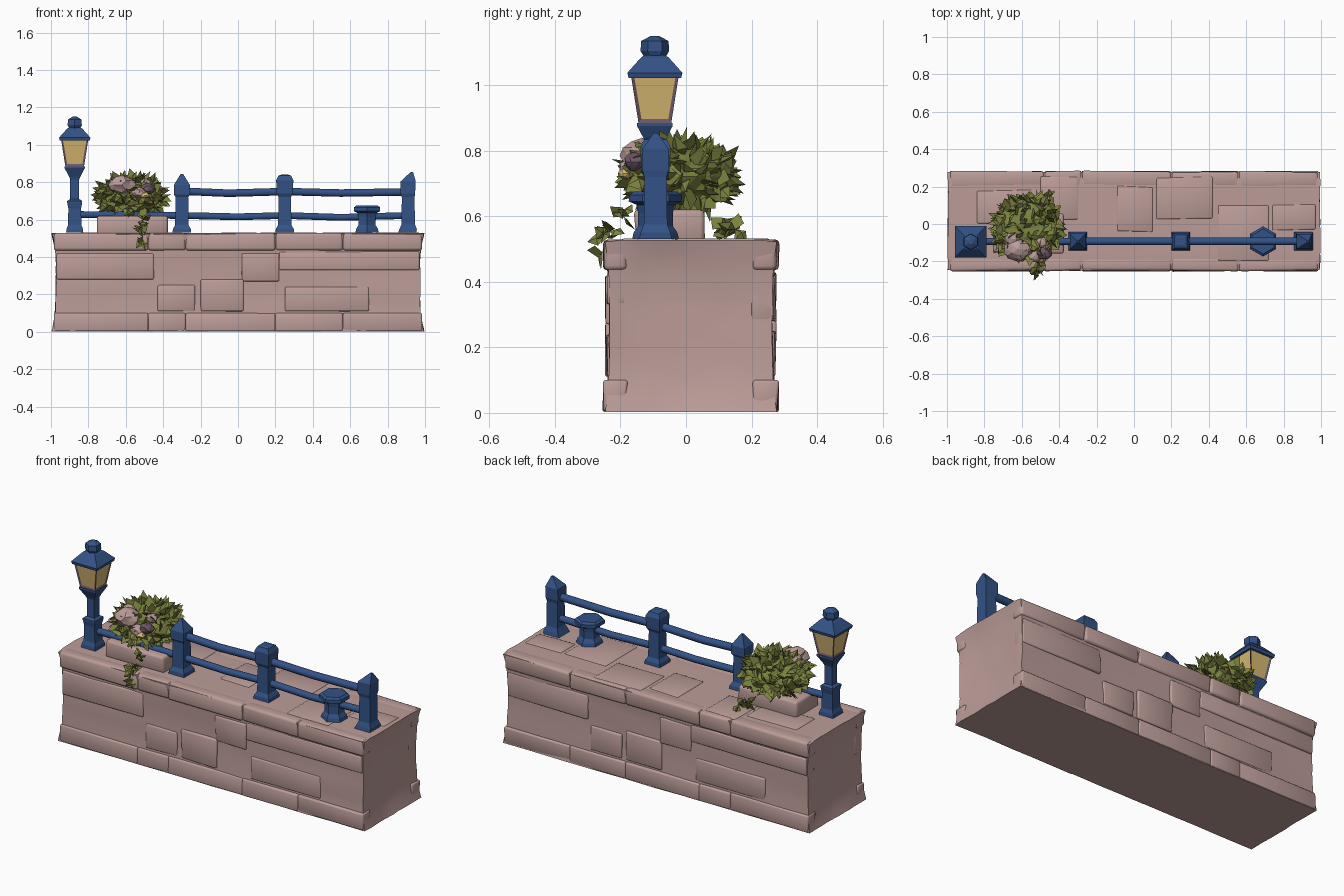
import bpy, bmesh, math, random
from mathutils import Vector, Matrix

if "Cube" in bpy.data.objects:
    bpy.data.objects.remove(bpy.data.objects["Cube"])
random.seed(7)


def material(name, rgb):
    m = bpy.data.materials.new(name)
    m.diffuse_color = (*rgb, 1)
    m.use_nodes = True
    m.node_tree.nodes["Principled BSDF"].inputs["Base Color"].default_value = m.diffuse_color
    return m


STONE = material("dusty pink stone", (0.50, 0.335, 0.315))
BLUE = material("painted blue metal", (0.033, 0.085, 0.24))
GREEN = material("olive leaves", (0.20, 0.225, 0.05))
GLASS = material("warm yellow glass", (0.68, 0.49, 0.17))
FRAME = material("dull purple frame", (0.15, 0.095, 0.13))


def finish(name, bm, mats, smooth=None):
    bmesh.ops.recalc_face_normals(bm, faces=bm.faces)
    me = bpy.data.meshes.new(name)
    bm.to_mesh(me)
    bm.free()
    for m in mats:
        me.materials.append(m)
    if smooth:
        me.polygons.foreach_set("use_smooth", [True] * len(me.polygons))
        me.set_sharp_from_angle(angle=math.radians(smooth))
    ob = bpy.data.objects.new(name, me)
    bpy.context.collection.objects.link(ob)
    return ob


def loft(name, rings, sides=4, mat=BLUE, smooth=None, along_x=False, glass=False):
    """Rings are (position, half width a, half width b, centre a, centre b)."""
    bm = bmesh.new()
    k = 1 / math.cos(math.pi / sides)
    loops = []
    for p, ra, rb, ca, cb in rings:
        loop = []
        for i in range(sides):
            t = 2 * math.pi * (i + 0.5) / sides
            a, b = ca + k * ra * math.cos(t), cb + k * rb * math.sin(t)
            loop.append(bm.verts.new((p, a, b) if along_x else (a, b, p)))
        loops.append(loop)
    walls = []
    for l0, l1 in zip(loops, loops[1:]):
        for i in range(sides):
            j = (i + 1) % sides
            walls.append(bm.faces.new((l0[i], l0[j], l1[j], l1[i])))
    bm.faces.new(loops[0])
    bm.faces.new(loops[-1])
    if glass:
        bmesh.ops.recalc_face_normals(bm, faces=bm.faces)
        bmesh.ops.inset_individual(bm, faces=walls, thickness=0.014, depth=-0.005)
        for f in walls:
            f.material_index = 1
    return finish(name, bm, [mat, GLASS], smooth)


def upright(name, x, y, profile, sides=4, **kw):
    return loft(name, [(z, r, r, x, y) for z, r in profile], sides, **kw)


# Wall body: grid block pinched at mid height, with slightly hollow ends
bm = bmesh.new()
bmesh.ops.create_cube(bm, size=1)
bmesh.ops.subdivide_edges(bm, edges=bm.edges[:], cuts=9, use_grid_fill=True)
for v in bm.verts:
    x, y, z = v.co * 2
    pinch = max(0, 1 - abs(z) ** 3)
    v.co = (x * (0.995 - 0.022 * pinch), 0.015 + y * (0.262 - 0.014 * pinch * abs(y)),
            0.265 + z * 0.263)
    if abs(x) > 0.99:
        v.co.x -= math.copysign(0.012 * (1 - y * y) * pinch, x)
    if z > 0.99 and abs(y) > 0.99:
        v.co.z -= 0.006
    v.co.x += random.uniform(-.003, .003)
    v.co.y += random.uniform(-.004, .004) * (abs(x) < 0.99)
finish("wall_body", bm, [STONE], 60)


def stone(name, x0, x1, y0, y1, z0, z1, bevel=0.008):
    bm = bmesh.new()
    bmesh.ops.create_cube(bm, size=1)
    for v in bm.verts:
        v.co = ((x0 + x1) / 2 + v.co.x * (x1 - x0), (y0 + y1) / 2 + v.co.y * (y1 - y0),
                (z0 + z1) / 2 + v.co.z * (z1 - z0))
        v.co.y += random.uniform(-.006, .006)
    bmesh.ops.bevel(bm, geom=bm.edges[:], offset=bevel, segments=2, affect='EDGES', profile=0.5)
    return finish(name, bm, [STONE], 50)


# Raised stones on both long faces: x range, z range
blocks = [(-.97, -.45, .28, .42), (-.43, -.23, .11, .25), (-.2, .03, .11, .28),
          (.22, .97, .33, .43), (.02, .22, .27, .42), (.25, .7, .11, .24)]
for n, (a, b, c, d) in enumerate(blocks):
    stone(f"front_stone_{n}", a, b, -0.242, -0.18, c, d)
    stone(f"back_stone_{n}", -b, -a, 0.2, 0.273, c, d)

# Footing and coping courses, each split into long stones
cuts = [-0.985, -0.48, -0.28, 0.2, 0.56, 0.985]
for n, (a, b) in enumerate(zip(cuts, cuts[1:])):
    for side, (y0, y1) in {"front": (-.25, -.18), "back": (.2, .281)}.items():
        stone(f"{side}_footing_{n}", a, b, y0, y1, 0.003, 0.10)
        stone(f"{side}_coping_{n}", a, b, y0, y1, 0.435, 0.529, 0.014)
slabs = [(-.84, -.52, .0, .18), (-.5, -.3, .02, .25), (-.09, .1, -.04, .2),
         (.12, .42, .03, .25), (.45, .72, -.2, .1), (.74, .97, -.03, .1)]
for n, (a, b, c, d) in enumerate(slabs):
    stone(f"top_slab_{n}", a, b, c, d, 0.48, 0.532, 0.006)

# Fence posts, bollard and rails
FY = -0.093
foot = [(.53, .05), (.55, .048), (.57, .036)]
upright("left_fence_post", -.30, FY, foot + [(.72, .034), (.735, .043), (.785, .043), (.845, .006)])
upright("middle_fence_post", .25, FY, foot + [(.72, .033), (.74, .043), (.81, .046), (.835, .034), (.84, .02)])
loft("right_fence_post", [(z, r, r, .91 + dx, FY) for z, r, dx in
     [(.53, .05, -.005), (.55, .046, 0), (.575, .036, 0), (.72, .034, 0),
      (.74, .04, -.003), (.805, .04, 0), (.855, .006, .02)]])
upright("short_bollard", .69, FY, [(.53, .062), (.55, .058), (.57, .046), (.61, .046), (.635, .05),
        (.645, .07), (.665, .07), (.675, .058)], 6)
loft("upper_rail", [(x, .02, .02, FY, z) for x, z in
     [(-.3, .752), (-.05, .741), (.25, .75), (.55, .742), (.91, .748)]], 8, smooth=50, along_x=True)
loft("lower_rail", [(x, .018, .018, FY, z) for x, z in
     [(-.86, .627), (-.3, .622), (0, .615), (.25, .622), (.55, .612), (.91, .622)]],
     8, smooth=50, along_x=True)

# Street lamp
LX, LY = -0.873, -0.095
upright("lamp_post", LX, LY, [(.53, .046), (.55, .044), (.57, .036), (.66, .034), (.69, .04),
        (.70, .04), (.71, .024), (.725, .024), (.815, .024), (.83, .03), (.875, .054), (.885, .054)])
upright("lantern", LX, LY, [(.885, .05), (1.03, .073)], mat=FRAME, glass=True)
upright("lantern_roof", LX, LY, [(1.022, .08), (1.038, .084), (1.085, .042), (1.092, .03)])
upright("lantern_finial", LX, LY, [(1.085, .028), (1.105, .038), (1.135, .036), (1.15, .012)], 6)

# Planter under the bush
stone("planter", -.755, -.375, -.155, .055, .52, .62, 0.014)


def add_leaf(bm, base, direction, length, width):
    """Folded diamond leaf with a raised midrib."""
    d = direction.normalized()
    s = d.cross(Vector((random.uniform(-1, 1), random.uniform(-1, 1), random.uniform(-1, 1)))).normalized()
    up = s.cross(d)
    mid = base + d * length * 0.4
    b, t, m = (bm.verts.new(p) for p in (base, base + d * length, mid + up * width * 0.45))
    l, r = (bm.verts.new(mid + s * width * q) for q in (-1, 1))
    for tri in ((b, l, m), (l, t, m), (t, r, m), (r, b, m), (b, r, t, l)):
        bm.faces.new(tri)


# Leafy bush: faceted core covered in outward leaves spread on a spiral
bm = bmesh.new()
C, R = Vector((-.572, -.018, .722)), Vector((.172, .165, .092))
bmesh.ops.create_icosphere(bm, subdivisions=3, radius=1)
for v in bm.verts:
    k = random.uniform(0.88, 1.06)
    v.co = C + Vector([v.co[i] * R[i] * k for i in range(3)])
N = 190
for i in range(N):
    z = 1 - 2 * (i + 0.5) / N
    t = i * 2.39996
    q = math.sqrt(1 - z * z)
    n = Vector((q * math.cos(t), q * math.sin(t), z))
    p = C + Vector([n[a] * R[a] * 0.86 for a in range(3)])
    lean = Vector([random.uniform(-.6, .6) for _ in range(3)])
    add_leaf(bm, p, n + lean, random.uniform(.05, .085), random.uniform(.022, .034))
finish("bush", bm, [GREEN])


def ivy(name, points, size):
    bm = bmesh.new()
    for p in points:
        for _ in range(5):
            d = Vector((random.uniform(-1, 1), random.uniform(-.8, .8), random.uniform(-.8, .8)))
            add_leaf(bm, Vector(p), d, size, size * 0.4)
    finish(name, bm, [GREEN])


# Trailing sprigs at the front and back of the planter
ivy("front_ivy", [(-.51, -.19, .60), (-.52, -.23, .555), (-.515, -.25, .535), (-.51, -.255, .49)], .055)
ivy("back_ivy", [(-.47, .11, .565), (-.45, .15, .56), (-.5, .13, .56)], .06)


def blossom(name, centre, r, mat):
    bm = bmesh.new()
    bmesh.ops.create_icosphere(bm, subdivisions=2, radius=1)
    for v in bm.verts:
        k = random.uniform(.85, 1.1)
        v.co = Vector(centre) + Vector((v.co.x * r * 1.15, v.co.y * r, v.co.z * r * .8)) * k
    finish(name, bm, [mat])


# Blossoms tucked in the front of the bush
for n, (c, r, m) in enumerate([((-.62, -.135, .785), .062, STONE), ((-.53, -.17, .745), .038, STONE),
                               ((-.48, -.155, .765), .036, FRAME), ((-.50, -.185, .73), .022, GLASS),
                               ((-.65, -.08, .80), .035, STONE), ((-.49, -.1, .80), .03, STONE)]):
    blossom(f"blossom_{n}", c, r, m)
